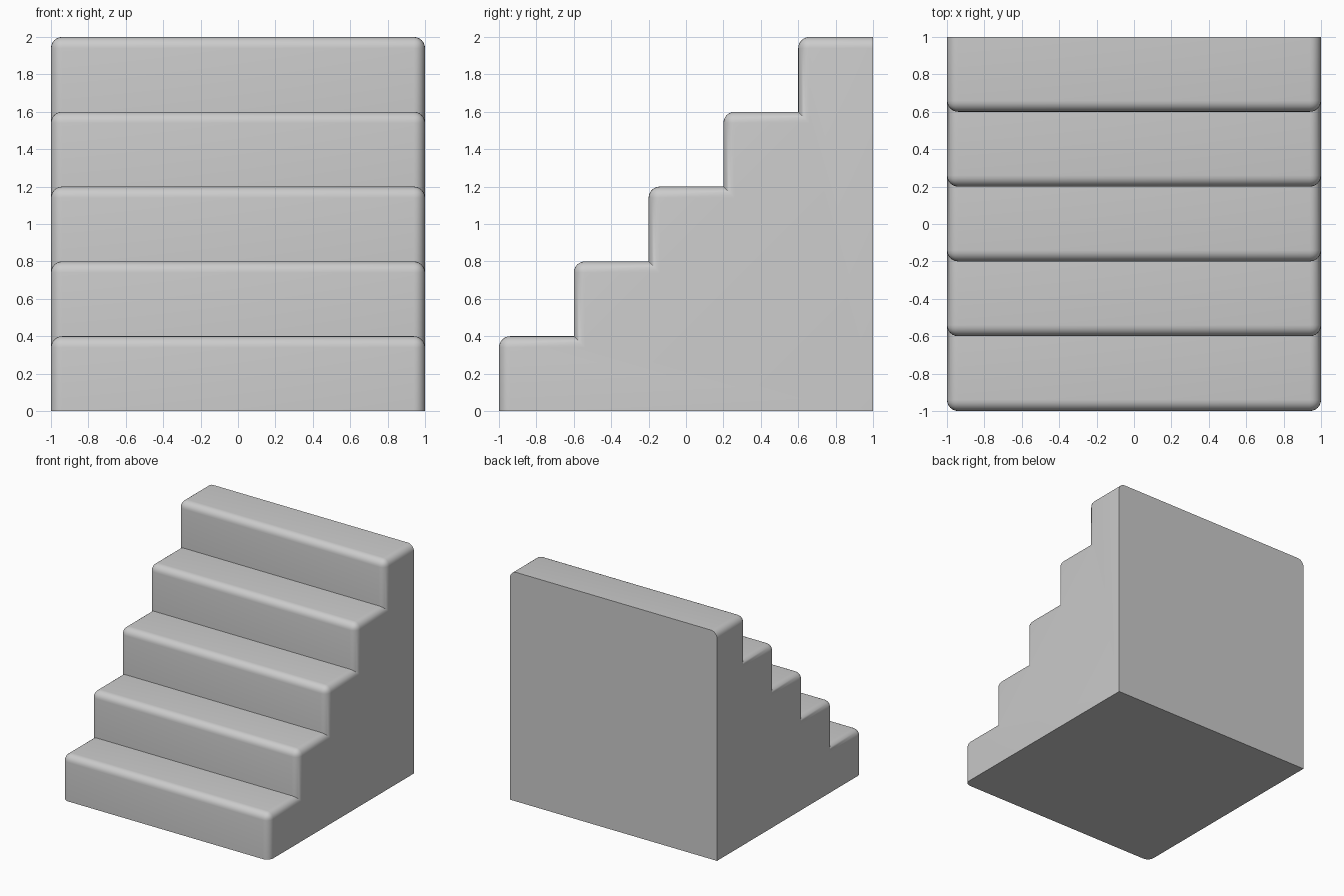
import bpy, bmesh

if "Cube" in bpy.data.objects:
    bpy.data.objects.remove(bpy.data.objects["Cube"])

STEPS, RUN, R = 5, 0.4, 0.06

# Stair side profile in (y, z)
profile = []
for i in range(STEPS):
    y = -1 + RUN * i
    profile += [(y, RUN * i), (y, RUN * (i + 1))]
profile += [(1, RUN * STEPS), (1, 0)]

# Extrude the profile across the width
bm = bmesh.new()
n = len(profile)
left = [bm.verts.new((-1, y, z)) for y, z in profile]
right = [bm.verts.new((1, y, z)) for y, z in profile]
bm.faces.new(left)
bm.faces.new(right[::-1])
for i in range(n):
    j = (i + 1) % n
    bm.faces.new((left[i], right[i], right[j], left[j]))
bmesh.ops.recalc_face_normals(bm, faces=bm.faces)

# Round the step noses and the side edges of treads and risers
edges = [bm.edges.get((left[i], right[i])) for i in range(1, n - 2, 2)]
for i in range(n - 2):
    edges.append(bm.edges.get((left[i], left[i + 1])))
    edges.append(bm.edges.get((right[i], right[i + 1])))
bmesh.ops.bevel(bm, geom=edges, offset=R, offset_type='OFFSET', segments=6,
                profile=0.5, affect='EDGES', clamp_overlap=False)
bmesh.ops.recalc_face_normals(bm, faces=bm.faces)

mesh = bpy.data.meshes.new("staircase")
bm.to_mesh(mesh)
bm.free()
stairs = bpy.data.objects.new("staircase", mesh)
bpy.context.collection.objects.link(stairs)
bpy.context.view_layer.objects.active = stairs
stairs.select_set(True)
bpy.ops.object.shade_smooth_by_angle(angle=0.6)
